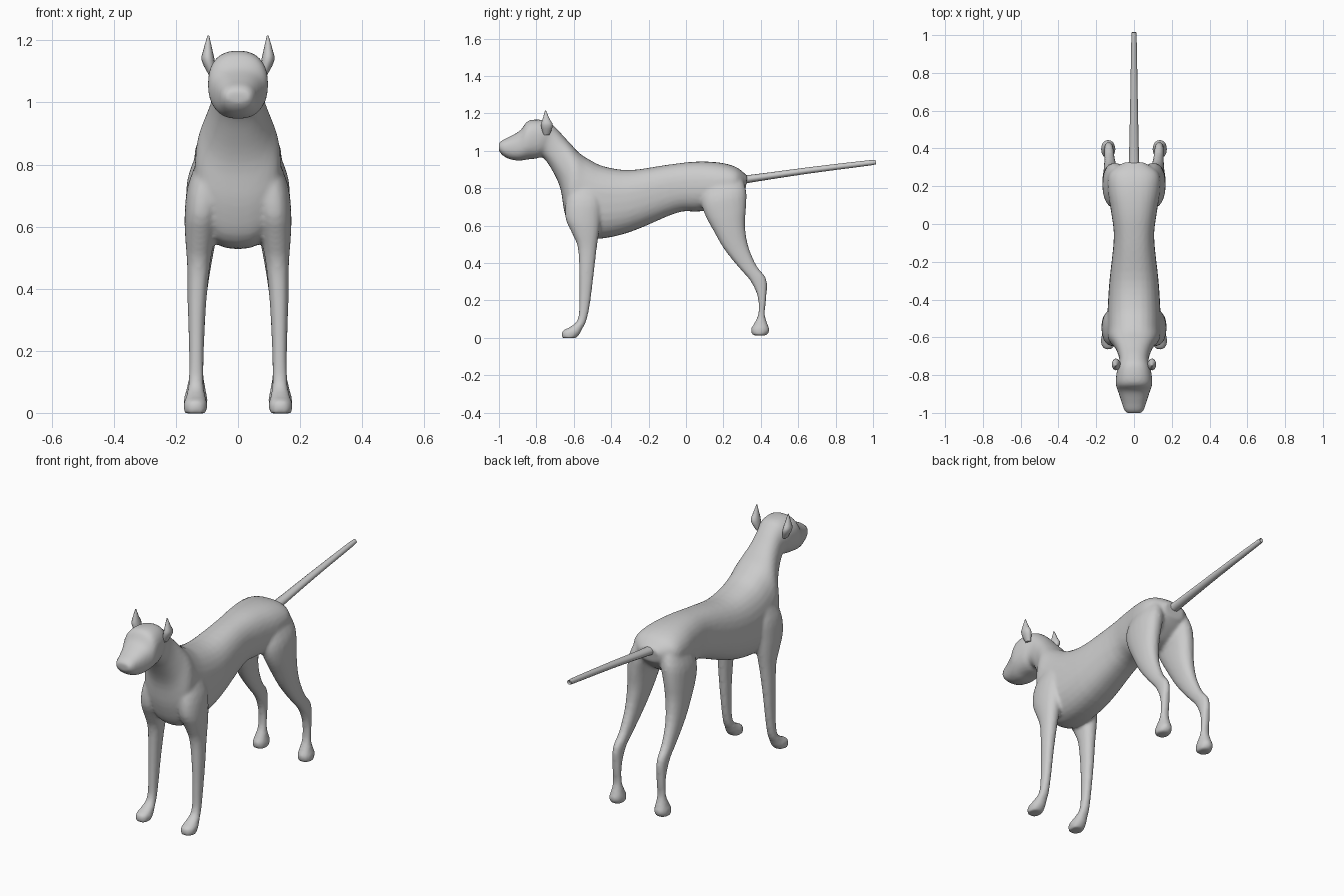
import bpy, bmesh, math

coat = bpy.data.materials.new("grey coat")
coat.diffuse_color = (0.6, 0.6, 0.6, 1)


def spline(a, b, c, d, t):
    """Smooth value between b and c."""
    return [0.5 * (2 * q + (r - p) * t + (2 * p - 5 * q + 4 * r - s) * t * t
                   + (3 * q - p - 3 * r + s) * t ** 3) for p, q, r, s in zip(a, b, c, d)]


def loft(bm, rings, side=1, power=2.2, sides=20, steps=3):
    """Closed skin through rings of (y1, z1, y2, z2, x_min, x_max)."""
    fine = []
    for i in range(len(rings) - 1):
        a, b = rings[max(i - 1, 0)], rings[i]
        c, d = rings[i + 1], rings[min(i + 2, len(rings) - 1)]
        fine += [spline(a, b, c, d, k / steps) for k in range(steps)]
    fine.append(rings[-1])
    loops = []
    for y1, z1, y2, z2, x1, x2 in fine:
        loop = []
        for k in range(sides):
            t = 2 * math.pi * k / sides
            c, s = math.cos(t), math.sin(t)
            u = math.copysign(abs(c) ** (2 / power), c)
            v = math.copysign(abs(s) ** (2 / power), s)
            loop.append(bm.verts.new((side * ((x1 + x2) / 2 + u * (x2 - x1) / 2),
                                      (y1 + y2) / 2 + v * (y1 - y2) / 2,
                                      (z1 + z2) / 2 + v * (z1 - z2) / 2)))
        loops.append(loop)
    faces = [bm.faces.new(loops[0]), bm.faces.new(loops[-1])]
    for p, q in zip(loops, loops[1:]):
        for k in range(sides):
            n = (k + 1) % sides
            faces.append(bm.faces.new((p[k], p[n], q[n], q[k])))
    bmesh.ops.recalc_face_normals(bm, faces=faces)


def finish(bm, name):
    mesh = bpy.data.meshes.new(name)
    bm.to_mesh(mesh)
    bm.free()
    mesh.materials.append(coat)
    obj = bpy.data.objects.new(name, mesh)
    bpy.context.collection.objects.link(obj)
    bpy.ops.object.select_all(action='DESELECT')
    obj.select_set(True)
    bpy.context.view_layer.objects.active = obj
    bpy.ops.object.shade_smooth_by_angle(angle=math.radians(50))
    return obj


# Trunk, neck and head: top y, z, underside y, z, half width
trunk = [
    (0.328, 0.865, 0.318, 0.79, 0.06),
    (0.27, 0.912, 0.27, 0.74, 0.13),
    (0.18, 0.937, 0.19, 0.69, 0.14),
    (0.05, 0.942, 0.06, 0.675, 0.12),
    (-0.10, 0.925, -0.05, 0.668, 0.107),
    (-0.30, 0.897, -0.30, 0.565, 0.13),
    (-0.44, 0.917, -0.48, 0.528, 0.14),
    (-0.52, 0.955, -0.595, 0.55, 0.14),
    (-0.57, 0.988, -0.647, 0.66, 0.135),
    (-0.61, 1.03, -0.672, 0.80, 0.107),
    (-0.65, 1.073, -0.718, 0.90, 0.085),
    (-0.70, 1.127, -0.765, 0.963, 0.077),
    (-0.75, 1.162, -0.80, 0.958, 0.09),
    (-0.84, 1.162, -0.85, 0.953, 0.097),
    (-0.885, 1.11, -0.89, 0.947, 0.084),
    (-0.94, 1.077, -0.94, 0.954, 0.067),
    (-0.985, 1.055, -0.98, 0.975, 0.053),
    (-1.002, 1.037, -1.0, 1.0, 0.038),
]

# Legs: front y, z, back y, z, inner x, outer x
hind_leg = [
    (0.10, 0.84, 0.29, 0.88, 0.03, 0.12),
    (0.08, 0.74, 0.322, 0.79, 0.03, 0.16),
    (0.10, 0.66, 0.322, 0.70, 0.05, 0.168),
    (0.148, 0.57, 0.316, 0.60, 0.065, 0.167),
    (0.203, 0.475, 0.333, 0.49, 0.085, 0.162),
    (0.278, 0.38, 0.378, 0.385, 0.10, 0.158),
    (0.343, 0.305, 0.43, 0.315, 0.108, 0.158),
    (0.383, 0.22, 0.43, 0.22, 0.11, 0.158),
    (0.387, 0.13, 0.421, 0.13, 0.11, 0.158),
    (0.363, 0.075, 0.432, 0.085, 0.105, 0.165),
    (0.347, 0.045, 0.447, 0.04, 0.098, 0.175),
    (0.355, 0.013, 0.428, 0.011, 0.103, 0.172),
]
front_leg = [
    (-0.60, 0.86, -0.47, 0.86, 0.04, 0.11),
    (-0.64, 0.74, -0.45, 0.74, 0.05, 0.16),
    (-0.645, 0.64, -0.455, 0.64, 0.06, 0.172),
    (-0.61, 0.56, -0.465, 0.56, 0.075, 0.17),
    (-0.578, 0.48, -0.478, 0.47, 0.09, 0.164),
    (-0.571, 0.34, -0.493, 0.34, 0.103, 0.162),
    (-0.571, 0.20, -0.513, 0.18, 0.11, 0.158),
    (-0.578, 0.10, -0.533, 0.09, 0.11, 0.16),
    (-0.617, 0.06, -0.553, 0.05, 0.105, 0.167),
    (-0.663, 0.035, -0.568, 0.02, 0.098, 0.176),
    (-0.663, -0.002, -0.588, -0.002, 0.103, 0.172),
]

# Body and legs blended into one smooth skin
bm = bmesh.new()
loft(bm, [(a, b, c, d, -w, w) for a, b, c, d, w in trunk], power=2.4, sides=28, steps=4)
for side in (-1, 1):
    loft(bm, hind_leg, side)
    loft(bm, front_leg, side)
body = finish(bm, "body_and_legs")
blend = body.modifiers.new("Blend", 'REMESH')
blend.mode = 'VOXEL'
blend.voxel_size = 0.009
blend.use_smooth_shade = True
soften = body.modifiers.new("Soften", 'SMOOTH')
soften.factor = 0.5
soften.iterations = 6

# Tail
bm = bmesh.new()
loft(bm, [(0.27, 0.873, 0.275, 0.815, -0.034, 0.034),
          (0.34, 0.871, 0.345, 0.83, -0.027, 0.027),
          (0.65, 0.911, 0.655, 0.878, -0.020, 0.020),
          (0.985, 0.950, 0.988, 0.922, -0.014, 0.014),
          (0.999, 0.944, 1.0, 0.928, -0.008, 0.008)], power=2, sides=12)
finish(bm, "tail")

# Pointed ears
for side, name in ((-1, "right_ear"), (1, "left_ear")):
    bm = bmesh.new()
    loft(bm, [(-0.762, 1.085, -0.73, 1.085, 0.068, 0.092),
              (-0.775, 1.135, -0.712, 1.135, 0.075, 0.117),
              (-0.766, 1.172, -0.73, 1.172, 0.083, 0.111),
              (-0.753, 1.216, -0.749, 1.216, 0.093, 0.098)], side, power=2, sides=12)
    finish(bm, name)
